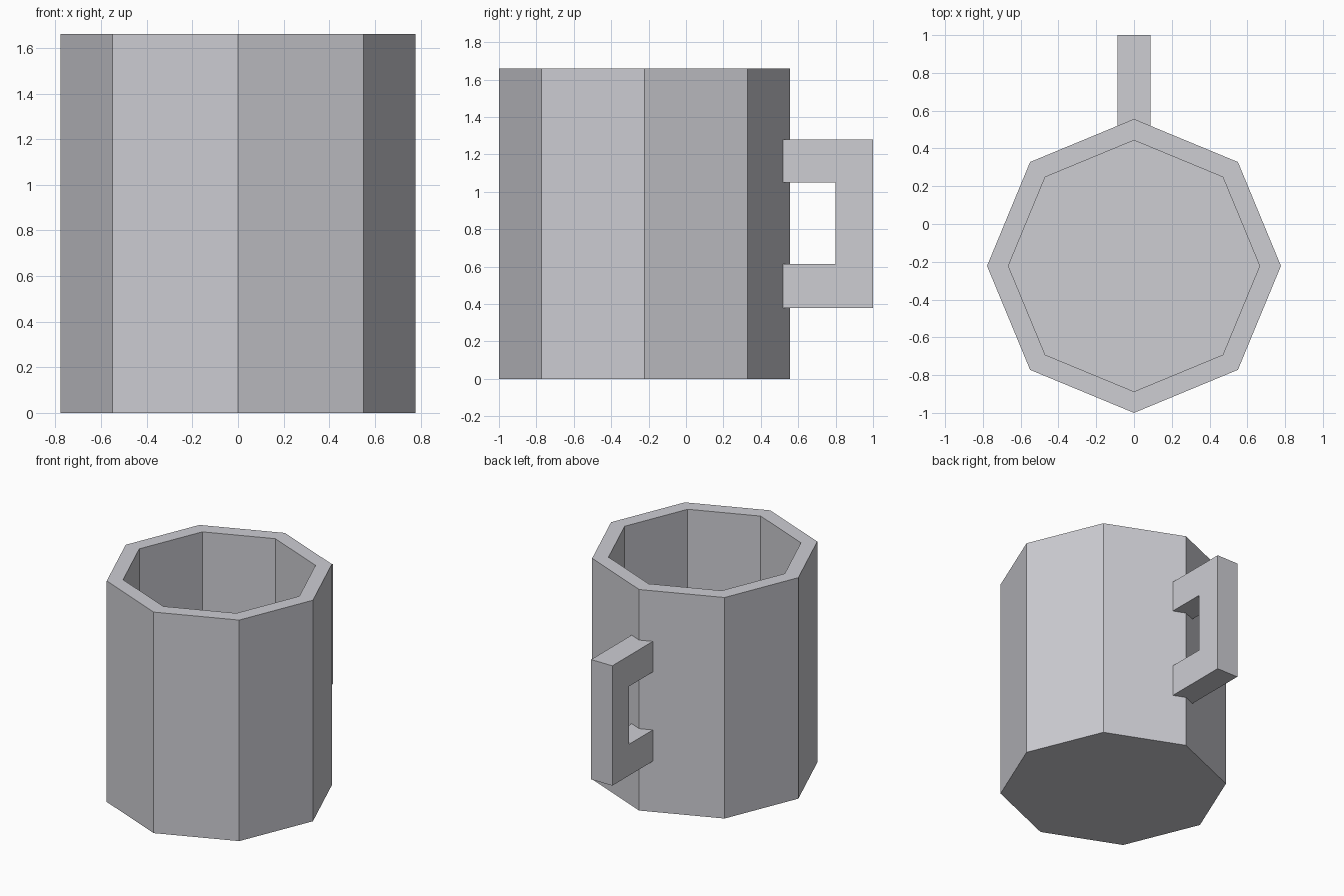
import bpy, bmesh
from math import pi, sin, cos

cube = bpy.data.objects.get("Cube")
if cube:
    bpy.data.objects.remove(cube, do_unlink=True)

SIDES = 8
CENTRE_Y = -0.222
OUTER, INNER = 0.778, 0.665
HEIGHT, FLOOR = 1.66, 0.12

grey = bpy.data.materials.new("light_grey")
grey.use_nodes = True
colour = (0.61, 0.61, 0.65, 1)
grey.diffuse_color = colour
grey.node_tree.nodes["Principled BSDF"].inputs["Base Color"].default_value = colour


def finish(bm, name):
    bmesh.ops.recalc_face_normals(bm, faces=bm.faces)
    mesh = bpy.data.meshes.new(name)
    bm.to_mesh(mesh)
    bm.free()
    mesh.materials.append(grey)
    obj = bpy.data.objects.new(name, mesh)
    bpy.context.collection.objects.link(obj)
    return obj


def ring(bm, radius, z):
    angles = [2 * pi * i / SIDES for i in range(SIDES)]
    return [bm.verts.new((radius * cos(a), CENTRE_Y + radius * sin(a), z)) for a in angles]


# Hollow octagonal cup: outer wall, rim, inner wall, and both floor faces
bm = bmesh.new()
rings = [ring(bm, r, z) for r, z in
         ((OUTER, 0), (OUTER, HEIGHT), (INNER, HEIGHT), (INNER, FLOOR))]
for a, b in zip(rings, rings[1:]):
    for i in range(SIDES):
        j = (i + 1) % SIDES
        bm.faces.new((a[i], a[j], b[j], b[i]))
bm.faces.new(rings[0])
bm.faces.new(rings[-1])
finish(bm, "cup_body")

# Square C-shaped handle: side profile extruded across x, ends set into the wall
HALF_WIDTH = 0.088
profile = [(0.48, 0.38), (1.0, 0.38), (1.0, 1.28), (0.48, 1.28),
           (0.48, 1.05), (0.80, 1.05), (0.80, 0.615), (0.48, 0.615)]
bm = bmesh.new()
face = bm.faces.new([bm.verts.new((-HALF_WIDTH, y, z)) for y, z in profile])
extruded = bmesh.ops.extrude_face_region(bm, geom=[face], use_keep_orig=True)
moved = [v for v in extruded["geom"] if isinstance(v, bmesh.types.BMVert)]
bmesh.ops.translate(bm, verts=moved, vec=(2 * HALF_WIDTH, 0, 0))
finish(bm, "handle")
